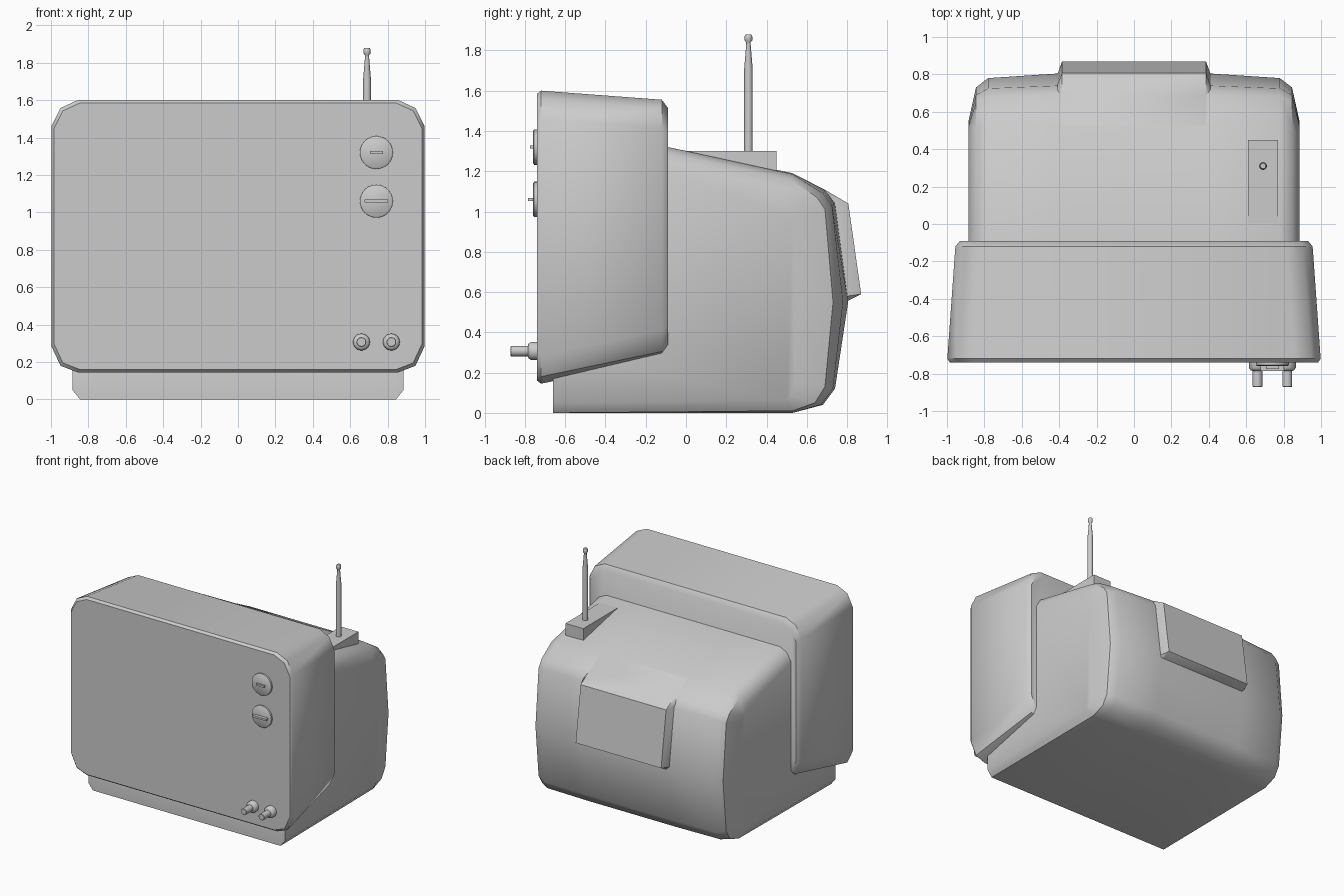
import bpy, bmesh, math

if "Cube" in bpy.data.objects:
    bpy.data.objects.remove(bpy.data.objects["Cube"])


def loft(name, rings, angle=40):
    """Skin a list of equal-length closed rings and cap both ends."""
    bm = bmesh.new()
    vs = [[bm.verts.new(p) for p in r] for r in rings]
    n = len(rings[0])
    for a, b in zip(vs, vs[1:]):
        for i in range(n):
            j = (i + 1) % n
            bm.faces.new((a[i], a[j], b[j], b[i]))
    bm.faces.new(vs[0])
    bm.faces.new(vs[-1])
    bmesh.ops.recalc_face_normals(bm, faces=bm.faces)
    me = bpy.data.meshes.new(name)
    bm.to_mesh(me)
    bm.free()
    ob = bpy.data.objects.new(name, me)
    bpy.context.collection.objects.link(ob)
    bpy.ops.object.select_all(action='DESELECT')
    ob.select_set(True)
    bpy.context.view_layer.objects.active = ob
    bpy.ops.object.shade_smooth_by_angle(angle=math.radians(angle))
    return ob


def rounded_ring(y, w, z0, z1, cx=0.14, cz=0.14):
    """Rectangle in the XZ plane with two-segment corners."""
    c = [(w, z1 - cz), (w - cx * 0.35, z1 - cz * 0.3), (w - cx, z1)]
    d = [(w - cx, z0), (w - cx * 0.35, z0 + cz * 0.25), (w, z0 + cz)]
    right = d + c
    pts = right + [(-x, z) for x, z in reversed(right)]
    return [(x, y, z) for x, z in pts]


def lathe(name, loc, prof, forward=False, n=24):
    """Turn (radius, height) points about z, or about -y when forward."""
    rings = []
    for r, h in prof:
        ring = []
        for i in range(n):
            a = 2 * math.pi * i / n
            u, v = r * math.cos(a), r * math.sin(a)
            p = (u, -h, v) if forward else (u, v, h)
            ring.append(tuple(l + q for l, q in zip(loc, p)))
        rings.append(ring)
    return loft(name, rings)


def box(name, x, y, z):
    return loft(name, [[(a, y[0], z[0]), (a, y[1], z[0]), (a, y[1], z[1]), (a, y[0], z[1])] for a in x], 30)


def slab(name, half_profiles):
    """Loft YZ profiles across x, mirrored about x = 0."""
    right = [[(x, y, z) for y, z in p] for x, p in half_profiles]
    left = [[(-x, y, z) for x, y, z in r] for r in reversed(right)]
    return loft(name, left + right)


# Front housing, tapering towards the back
loft("front_housing", [
    rounded_ring(-0.74, 0.985, 0.16, 1.585),
    rounded_ring(-0.72, 0.998, 0.145, 1.60),
    rounded_ring(-0.12, 0.955, 0.27, 1.555),
    rounded_ring(-0.09, 0.93, 0.31, 1.515, 0.12, 0.12),
])

# Rear body with rounded sides and back
center = [(-0.66, 0), (0.53, 0), (0.68, 0.04), (0.74, 0.12), (0.805, 0.55), (0.74, 1.04),
          (0.69, 1.105), (0.53, 1.19), (-0.09, 1.32), (-0.2, 1.33), (-0.66, 0.3)]
outer = [(-0.66, 0), (0.53, 0), (0.67, 0.04), (0.73, 0.12), (0.78, 0.55), (0.725, 1.03),
         (0.68, 1.09), (0.53, 1.185), (-0.09, 1.32), (-0.2, 1.33), (-0.66, 0.3)]
corner = [(-0.66, 0), (0.53, 0.01), (0.64, 0.05), (0.69, 0.13), (0.73, 0.55), (0.69, 1.01),
          (0.65, 1.07), (0.52, 1.16), (-0.09, 1.29), (-0.2, 1.3), (-0.66, 0.3)]
side = [(-0.66, 0.05), (0.50, 0.06), (0.52, 0.08), (0.54, 0.15), (0.55, 0.55), (0.53, 0.97),
        (0.52, 1.03), (0.47, 1.09), (-0.09, 1.22), (-0.2, 1.23), (-0.66, 0.3)]
slab("rear_body", [(0.40, center), (0.78, outer), (0.845, corner), (0.885, side)])

# Raised panel on the back
panel = [(0.53, 1.19), (0.69, 1.108), (0.806, 1.04), (0.87, 0.59), (0.80, 0.555), (0.6, 0.555)]
panel_edge = [(0.53, 1.185), (0.67, 1.10), (0.74, 1.05), (0.80, 0.58), (0.79, 0.55), (0.6, 0.55)]
slab("back_panel", [(0.385, panel), (0.41, panel_edge)])

# Aerial and its mount
box("aerial_mount", (0.61, 0.77), (-0.05, 0.45), (1.15, 1.30))
lathe("aerial", (0.69, 0.31, 0), [
    (0.021, 1.28), (0.021, 1.71), (0.011, 1.83), (0.011, 1.84),
    (0.019, 1.85), (0.019, 1.87), (0.014, 1.88)], n=12)

# Dials with grip bars
for label, z, half, reach in (("upper", 1.32, 0.035, 0.775), ("lower", 1.06, 0.063, 0.785)):
    lathe(label + "_dial", (0.74, -0.73, z),
          [(0.088, 0), (0.088, 0.024), (0.08, 0.03)], True, 32)
    box(label + "_dial_grip", (0.74 - half, 0.74 + half), (-reach, -0.74), (z - 0.008, z + 0.008))

# Small push knobs
for label, x in (("left", 0.66), ("right", 0.82)):
    lathe(label + "_knob", (x, -0.73, 0.307),
          [(0.045, 0), (0.045, 0.04), (0.036, 0.052), (0.026, 0.055), (0.026, 0.138), (0.023, 0.141)], True)
